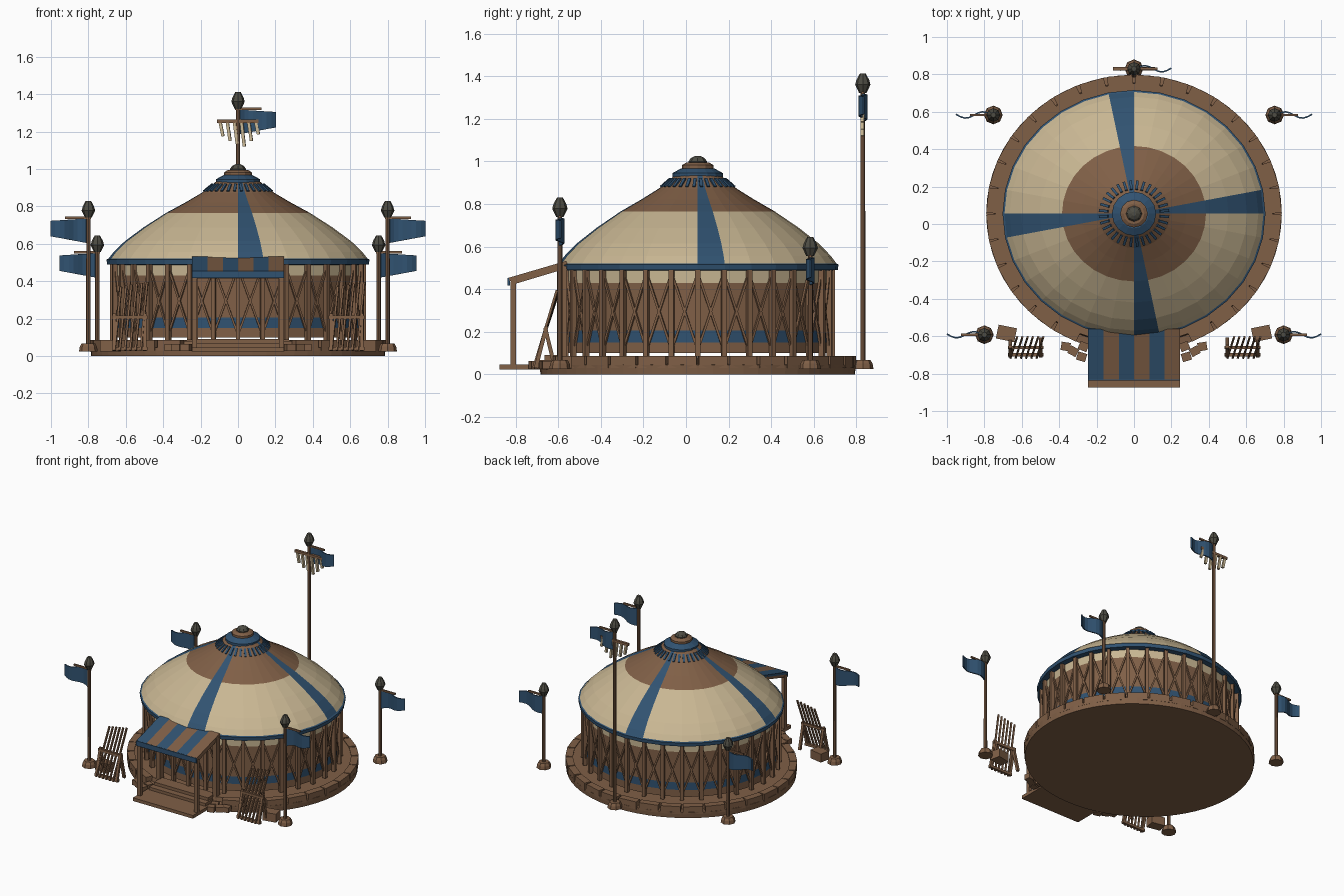
import bpy, bmesh, math
from mathutils import Matrix, Vector

if "Cube" in bpy.data.objects:
    bpy.data.objects.remove(bpy.data.objects["Cube"])

BROWN, CREAM, BLUE, GREY = range(4)
MATS = []
for name, col in (("brown_wood", (0.215, 0.115, 0.062)), ("cream_cloth", (0.58, 0.47, 0.29)),
                  ("blue_cloth", (0.03, 0.085, 0.165)), ("dark_metal", (0.075, 0.072, 0.056))):
    m = bpy.data.materials.new(name)
    m.diffuse_color = (*col, 1)
    m.use_nodes = True
    m.node_tree.nodes["Principled BSDF"].inputs["Base Color"].default_value = m.diffuse_color
    MATS.append(m)

CY, KY, N = 0.055, 0.94, 32      # tent centre, oval squash, tent sides


def oval(angle, r, z):
    return Vector((r * math.cos(angle), CY + KY * r * math.sin(angle), z))


def seg(j):
    return 2 * math.pi * j / N


class Part:
    """Collects simple solids into one named object."""

    def __init__(self, name):
        self.name, self.bm = name, bmesh.new()

    def box(self, c, size, mat=BROWN, rot=None):
        M = Matrix.Translation(c) @ (rot or Matrix()) @ Matrix.Diagonal((*size, 1))
        res = bmesh.ops.create_cube(self.bm, size=1, matrix=M)
        for f in {f for v in res["verts"] for f in v.link_faces}:
            f.material_index = mat
        return self

    def beam(self, a, b, w, d=None, mat=BROWN):
        a, b = Vector(a), Vector(b)
        rot = (b - a).to_track_quat('Z', 'Y').to_matrix().to_4x4()
        return self.box((a + b) / 2, (w, d or w, (b - a).length), mat, rot)

    def lathe(self, profile, n, c=(0, 0), ky=1, rule=lambda i, j: BROWN):
        rings = [[self.bm.verts.new((c[0] + r * math.cos(2 * math.pi * j / n),
                                     c[1] + ky * r * math.sin(2 * math.pi * j / n), z))
                  for j in range(n)] for r, z in profile]
        for i in range(len(rings) - 1):
            for j in range(n):
                k = (j + 1) % n
                f = self.bm.faces.new((rings[i][j], rings[i][k], rings[i + 1][k], rings[i + 1][j]))
                f.material_index = rule(i, j)
        self.bm.faces.new(rings[0][::-1]).material_index = rule(0, 1)
        self.bm.faces.new(rings[-1]).material_index = rule(len(rings) - 2, 1)
        return self

    def done(self):
        me = bpy.data.meshes.new(self.name)
        self.bm.to_mesh(me)
        self.bm.free()
        for m in MATS:
            me.materials.append(m)
        ob = bpy.data.objects.new(self.name, me)
        bpy.context.collection.objects.link(ob)
        return ob


def rotz(a):
    return Matrix.Rotation(a, 4, 'Z')


# Base platform with a ring of curb blocks
Part("base_platform").lathe([(0.785, 0), (0.79, 0.045), (0.745, 0.05), (0.74, 0.08)],
                            64, (0, CY), KY).done()
curb = Part("curb_blocks")
for j in range(N):
    a = seg(j + 0.5)
    p = oval(a, 0.762, 0.058)
    if abs(p.x) > 0.25 or p.y > 0:
        t = oval(a + 0.01, 0.762, 0) - oval(a - 0.01, 0.762, 0)
        curb.box(p, (0.134, 0.05, 0.055), BROWN, rotz(math.atan2(t.y, t.x)))
curb.done()

# Wall in coloured bands
bands = (BROWN, BLUE, BROWN, CREAM)
Part("tent_wall").lathe([(0.66, 0.1), (0.66, 0.15), (0.66, 0.205), (0.66, 0.43), (0.66, 0.495)],
                        N, (0, CY), KY, lambda i, j: bands[i]).done()

# Posts and crossed lattice around the wall
posts, lattice = Part("wall_posts"), Part("wall_lattice")
for j in range(N):
    posts.box(oval(seg(j), 0.672, 0.29), (0.024, 0.024, 0.41), BROWN, rotz(seg(j)))
    for z0, z1 in ((0.115, 0.475), (0.475, 0.115)):
        lattice.beam(oval(seg(j), 0.668, z0), oval(seg(j + 1), 0.668, z1), 0.011)
posts.done()
lattice.done()

# Roof: cream skirt, brown crown, four blue stripes
roof = [(0.66, 0.5), (0.697, 0.515), (0.665, 0.556), (0.605, 0.614), (0.505, 0.688), (0.385, 0.765),
        (0.28, 0.822), (0.195, 0.872), (0.145, 0.91), (0.115, 0.935)]
Part("roof").lathe(roof, N, (0, CY), KY,
                   lambda i, j: BLUE if j % 8 == 0 else CREAM if i < 5 else BROWN).done()
Part("eave_ring").lathe([(0.66, 0.488), (0.7, 0.49), (0.703, 0.516), (0.69, 0.522)],
                        N, (0, CY), KY, lambda i, j: BLUE).done()

# Crown collar, short blue ties and cap
ties = Part("crown_ties")
for j in range(N):
    a = seg(j + 0.5)
    ties.beam(oval(a, 0.185, 0.88), oval(a, 0.138, 0.918), 0.014, 0.012, BLUE)
ties.done()
Part("crown_collar").lathe([(0.118, 0.925), (0.118, 0.945), (0.078, 0.967)], 16, (0, CY), 1,
                           lambda i, j: BLUE).done()
Part("crown_ring").lathe([(0.074, 0.955), (0.074, 0.982), (0.055, 0.994)], 12, (0, CY)).done()
Part("crown_cap").lathe([(0.04, 0.97), (0.043, 1.0), (0.032, 1.016), (0.012, 1.026)], 8, (0, CY), 1,
                        lambda i, j: GREY).done()

# Porch: striped canopy, valance, posts, door jambs
canopy = Part("porch_canopy")
for k in range(6):
    x = -0.204 + k * 0.0817
    canopy.beam((x, -0.83, 0.446), (x, -0.56, 0.525), 0.0817, 0.016, BROWN if k % 2 else BLUE)
canopy.box((0, -0.832, 0.435), (0.49, 0.012, 0.036), BLUE)
canopy.done()
frame = Part("porch_frame")
for s in (-1, 1):
    frame.box((s * 0.232, -0.812, 0.235), (0.026, 0.026, 0.4))
    frame.box((s * 0.23, -0.582, 0.285), (0.032, 0.045, 0.45))
    frame.beam((s * 0.232, -0.82, 0.43), (s * 0.232, -0.57, 0.505), 0.02)
frame.box((0, -0.812, 0.425), (0.47, 0.022, 0.022))
frame.box((0, -0.585, 0.47), (0.46, 0.03, 0.03))
frame.done()

# Entry steps and loose stones
steps = Part("entry_steps")
steps.box((0, -0.755, 0.035), (0.49, 0.24, 0.024))
steps.box((0, -0.665, 0.057), (0.46, 0.09, 0.022))
steps.box((0, -0.62, 0.078), (0.44, 0.09, 0.024))
steps.done()
stones = Part("path_stones")
for s in (-1, 1):
    for x, y, a in ((0.28, -0.71, 0.3), (0.325, -0.68, 0.5), (0.365, -0.655, 0.15), (0.27, -0.655, 0.4)):
        stones.box((s * x, y, 0.045), (0.05, 0.045, 0.038), BROWN, rotz(s * a))
stones.done()


# Flag poles with foot, finial, arm and waving flag
def flag_pole(name, x, y, top, s):
    p = Part(name + "_pole")
    p.lathe([(0.05, 0.025), (0.046, 0.05), (0.036, 0.068)], 8, (x, y))
    p.lathe([(0.012, 0.05), (0.011, top - 0.07)], 8, (x, y))
    p.lathe([(0.018, top - 0.09), (0.036, top - 0.052), (0.03, top - 0.03), (0.014, top)], 8, (x, y), 1,
            lambda i, j: GREY)
    p.beam((x - s * 0.015, y, top - 0.09), (x + s * 0.125, y, top - 0.09), 0.012)
    p.done()
    f = Part(name + "_flag")
    prev = None
    for k in range(9):
        t = k / 8
        fx, fy = x + s * (0.01 + 0.19 * t), y + 0.017 * math.sin(t * 6.5)
        col = [f.bm.verts.new((fx, fy, top - 0.095 - 0.012 * t)),
               f.bm.verts.new((fx, fy, top - 0.225 + 0.035 * t))]
        if prev:
            f.bm.faces.new((prev[0], prev[1], col[1], col[0])).material_index = BLUE
        prev = col
    mod = f.done().modifiers.new("thickness", 'SOLIDIFY')
    mod.thickness, mod.offset = 0.008, 0


for side, s in (("left", -1), ("right", 1)):
    flag_pole("front_" + side, s * 0.8, -0.592, 0.83, s)
    flag_pole("back_" + side, s * 0.752, 0.583, 0.645, s)
flag_pole("tall_back", 0, 0.83, 1.412, 1)

# Crossbar with hanging pale tassels on the tall pole
bar = Part("tassel_crossbar")
bar.box((0, 0.83, 1.255), (0.225, 0.018, 0.018))
for k in range(6):
    x = -0.095 + k * 0.038
    z = (1.175, 1.15, 1.135, 1.12, 1.15, 1.185)[k]
    bar.beam((x, 0.83, 1.25), (x + 0.015, 0.828, z), 0.016, 0.016, CREAM)
bar.done()

# Leaning spear racks with a crate beside each
for side, s in (("left", -1), ("right", 1)):
    cx = s * 0.58
    rack = Part(side + "_spear_rack")
    rack.box((cx, -0.66, 0.208), (0.19, 0.018, 0.018))
    rack.box((cx, -0.7, 0.04), (0.19, 0.018, 0.018))
    for k in range(6):
        x = cx - 0.08 + k * 0.028
        rack.beam((x, -0.715, 0.03), (x + 0.035, -0.605, 0.37 + 0.005 * k), 0.011)
    for e in (-0.082, 0.082):
        rack.beam((cx + e, -0.705, 0.03), (cx + e, -0.655, 0.225), 0.018)
        rack.beam((cx + e, -0.66, 0.215), (cx + e, -0.615, 0.03), 0.018)
    rack.done()
    Part(side + "_crate").box((s * 0.682, -0.585, 0.056), (0.1, 0.075, 0.062), BROWN, rotz(-s * -0.2)).done()
